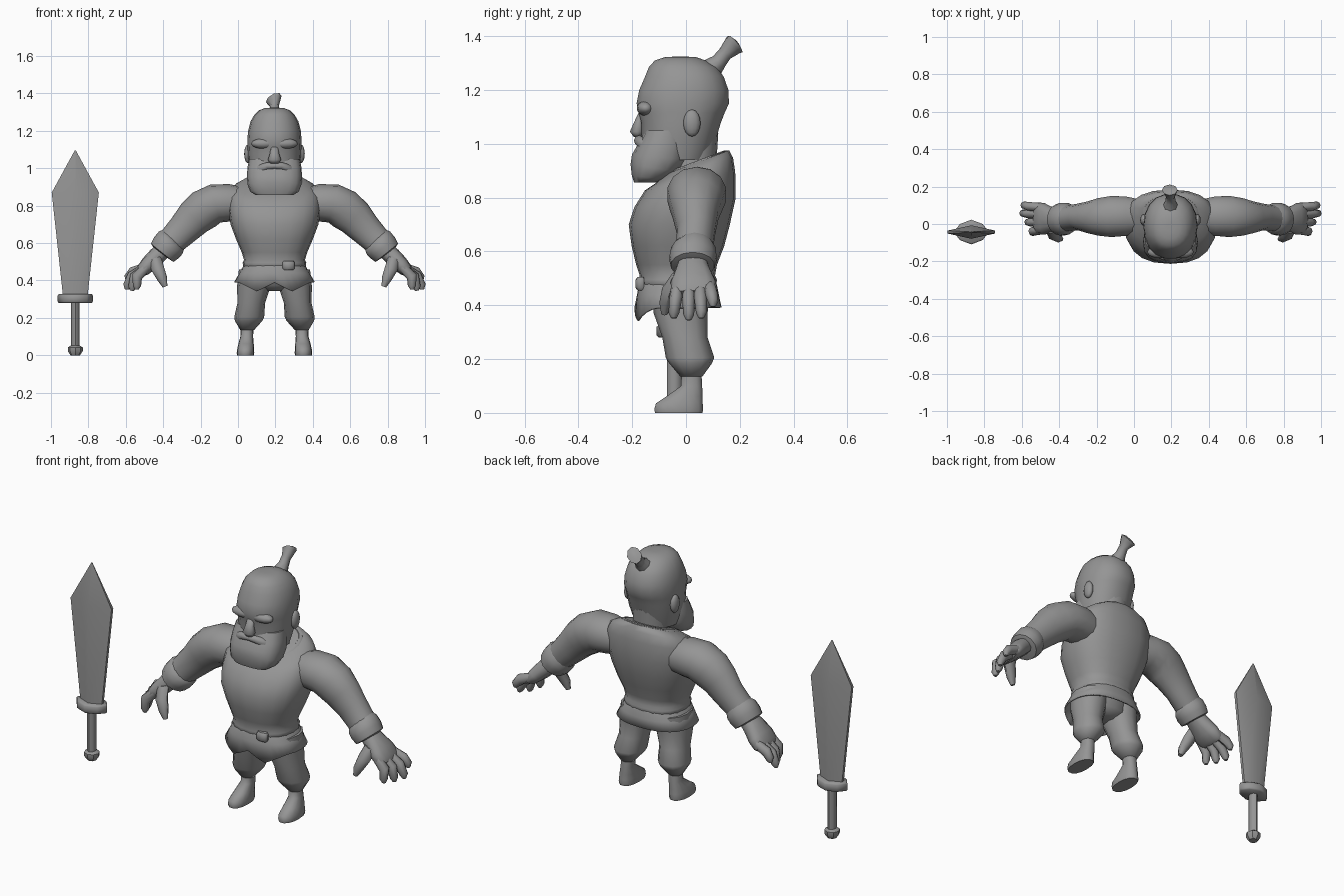
import bpy, bmesh, math
from mathutils import Vector as V

CX = 0.195                      # figure centre line
grey = bpy.data.materials.new("plain_grey")
grey.diffuse_color = (0.3, 0.3, 0.3, 1)


def finish(name, bm, angle=50):
    bmesh.ops.recalc_face_normals(bm, faces=bm.faces)
    me = bpy.data.meshes.new(name)
    bm.to_mesh(me)
    bm.free()
    ob = bpy.data.objects.new(name, me)
    bpy.context.collection.objects.link(ob)
    me.materials.append(grey)
    bpy.ops.object.select_all(action='DESELECT')
    ob.select_set(True)
    bpy.context.view_layer.objects.active = ob
    bpy.ops.object.shade_smooth_by_angle(angle=math.radians(angle))
    return ob


def loft(name, rings, n=16, p=2.0, angle=50, caps=True):
    """Skin rings of (centre, half axis u, half axis v); p squares the section."""
    bm = bmesh.new()
    loops = []
    for c, u, v in rings:
        loop = []
        for i in range(n):
            a = 2 * math.pi * i / n
            ca, sa = math.cos(a), math.sin(a)
            cu = math.copysign(abs(ca) ** (2 / p), ca)
            sv = math.copysign(abs(sa) ** (2 / p), sa)
            loop.append(bm.verts.new(V(c) + V(u) * cu + V(v) * sv))
        loops.append(loop)
    for a, b in zip(loops, loops[1:]):
        for i in range(n):
            j = (i + 1) % n
            bm.faces.new((a[i], a[j], b[j], b[i]))
    if caps:
        bm.faces.new(loops[0])
        bm.faces.new(loops[-1])
    return finish(name, bm, angle)


def stack(name, rows, x=CX, **kw):
    """Upright loft from rows of (z, y, rx, ry, tilt, dx)."""
    rings = []
    for r in rows:
        z, y, rx, ry = r[:4]
        t = r[4] if len(r) > 4 else 0
        dx = r[5] if len(r) > 5 else 0
        rings.append(((x + dx, y, z), (rx, 0, 0), (0, ry, ry * t)))
    return loft(name, rings, **kw)


def limb(name, side, pts, **kw):
    """Limb in the xz plane from points (dx, y, z, r, ry)."""
    rings = []
    for i, (dx, y, z, r, ry) in enumerate(pts):
        a, b = pts[max(i - 1, 0)], pts[min(i + 1, len(pts) - 1)]
        d = V((b[0] - a[0], 0, b[2] - a[2])).normalized()
        rings.append(((CX + side * dx, y, z), (side * -d.z * r, 0, d.x * r), (0, ry, 0)))
    return loft(name, rings, **kw)


def ball(name, loc, size, seg=12):
    bm = bmesh.new()
    bmesh.ops.create_uvsphere(bm, u_segments=seg, v_segments=8, radius=1)
    for v in bm.verts:
        v.co = V(v.co[k] * size[k] + loc[k] for k in range(3))
    return finish(name, bm, 60)


# Torso and neck
stack("torso", [(.455, -.03, .15, .13), (.475, -.03, .168, .143), (.495, -.03, .17, .145),
                (.51, -.032, .163, .14), (.55, -.035, .175, .15),
                (.62, -.03, .205, .172), (.70, -.025, .235, .188), (.78, -.004, .247, .188, .08),
                (.86, .015, .242, .168, .2), (.90, .03, .215, .145, .33),
                (.93, .04, .16, .12, .38), (.935, .04, .11, .085, .4)], n=20, p=2.4, angle=70)
stack("collar", [(.90, .035, .172, .128, .38), (.932, .038, .152, .115, .38),
                 (.936, .038, .135, .10, .38), (.915, .038, .12, .09, .38)], n=20, p=2.2)
stack("neck", [(.88, .02, .10, .09), (.96, .03, .095, .085), (1.04, .03, .10, .09)])

# Tunic skirt with two pointed front flaps
skirt = stack("tunic_skirt", [(.49, -.03, .155, .138), (.475, -.03, .168, .145),
                              (.44, -.03, .188, .152), (.40, -.03, .215, .162)],
              n=32, p=2.4, caps=False)
for v in list(skirt.data.vertices)[96:]:
    v.co.z = .392
    if v.co.y < -.06:
        off = abs(v.co.x - CX)
        v.co.z -= .05 * max(0, 1 - abs(off - .095) / .1)
m = skirt.modifiers.new("thickness", 'SOLIDIFY')
m.thickness = .008
stack("belt_knot", [(.455, -.168, .025, .012), (.465, -.17, .033, .018),
                    (.495, -.17, .033, .018), (.505, -.168, .027, .012)], x=CX + .075, n=8, p=3)
stack("hips", [(.345, -.02, .045, .06), (.375, -.02, .15, .095), (.48, -.03, .15, .125)], angle=70)

for s, tag in ((-1, "right"), (1, "left")):
    # Baggy trouser leg, ankle and foot
    def leg(name, rows, **kw):
        stack(name, [(z, y, rx, ry, 0, s * dx) for dx, y, z, rx, ry in rows], **kw)
    leg(tag + "_trouser_leg", [(.10, -.02, .46, .09, .11), (.11, -.02, .37, .09, .10),
                               (.124, -.004, .28, .074, .084), (.135, .015, .205, .08, .09),
                               (.138, .017, .185, .074, .08), (.146, .02, .135, .037, .041)],
        n=12, p=2.2, angle=60)
    leg(tag + "_foot", [(.146, .02, .15, .034, .038), (.148, .021, .10, .034, .04),
                        (.152, -.005, .062, .041, .068), (.154, -.025, .035, .045, .089),
                        (.155, -.027, .012, .047, .093), (.155, -.027, 0, .045, .09)],
        n=14, p=2.3)

    # Sleeve and rolled cuff
    limb(tag + "_sleeve", s, [(.15, .04, .81, .085, .09), (.24, .042, .815, .10, .108),
                              (.315, .04, .812, .105, .112), (.375, .038, .78, .109, .102),
                              (.43, .036, .735, .10, .086), (.485, .038, .675, .087, .072),
                              (.55, .03, .61, .076, .07)], n=14, p=2.1)
    limb(tag + "_cuff", s, [(.535, .033, .62, .075, .066), (.555, .028, .602, .087, .085),
                            (.578, .026, .575, .086, .089), (.600, .025, .548, .078, .082),
                            (.603, .025, .544, .055, .06)], n=14, angle=60)
    # Hand, four fingers and thumb
    limb(tag + "_palm", s, [(.585, .025, .57, .045, .05), (.63, .025, .53, .047, .064),
                            (.672, .027, .488, .044, .084), (.705, .03, .455, .036, .086),
                            (.72, .03, .44, .022, .074)], n=12, p=2.4)
    for name, y0, y1, tx, tz in (("index", -.032, -.045, .735, .352), ("middle", .01, .01, .76, .345),
                                 ("ring", .052, .057, .788, .352), ("little", .088, .10, .783, .395)):
        mx, mz = (.69 + tx) / 2 + .022, (.46 + tz) / 2 + .016
        limb(f"{tag}_{name}_finger", s, [(.68, y0, .475, .024, .023), (mx, (y0 + y1) / 2, mz, .029, .024),
                                         (tx, y1, tz + .02, .022, .02), (tx + .002, y1, tz, .01, .01)], n=8)
    limb(tag + "_thumb", s, [(.64, -.02, .52, .034, .03), (.625, -.058, .465, .035, .03),
                             (.60, -.075, .41, .027, .024), (.585, -.08, .367, .013, .012)], n=8)
    # Ear, brow and moustache half
    ball(tag + "_ear", (CX + s * .142, .022, 1.077), (.02, .032, .05))
    ball(tag + "_brow", (CX + s * .055, -.150, 1.132), (.07, .033, .028))
    loft(tag + "_moustache", [((CX, -.174, 1.012), (0, .018, 0), (0, 0, .016)),
                              ((CX + s * .04, -.174, 1.012), (0, .02, 0), (0, 0, .02)),
                              ((CX + s * .09, -.15, .995), (0, .02, 0), (0, 0, .022)),
                              ((CX + s * .12, -.13, .965), (0, .008, 0), (0, 0, .008))], n=8)

# Head, nose and square beard
stack("head", [(.94, -.035, .12, .12), (1.02, -.026, .138, .14), (1.08, -.018, .142, .15),
               (1.115, -.016, .144, .162), (1.15, -.012, .145, .174), (1.20, -.008, .141, .168),
               (1.25, -.006, .128, .148), (1.285, -.012, .108, .128), (1.31, -.022, .082, .095),
               (1.322, -.02, .05, .06), (1.324, -.02, .02, .025)], n=18, p=2.2, angle=70)
loft("nose", [((CX, -.165, 1.115), (.02, 0, 0), (0, .012, 0)),
              ((CX, -.176, 1.08), (.024, 0, 0), (0, .018, 0)),
              ((CX, -.183, 1.045), (.036, 0, 0), (0, .027, 0)),
              ((CX, -.178, 1.025), (.022, 0, 0), (0, .016, 0))], n=10, angle=70)
stack("beard", [(1.05, -.075, .136, .078), (1.0, -.085, .145, .094), (.95, -.098, .147, .104, -.1),
                (.91, -.115, .143, .092, -.15), (.875, -.14, .13, .062, -.1),
                (.857, -.152, .10, .042)], n=18, p=2.6)

# Topknot, leaning slightly to one side
loft("topknot", [((CX, .08, 1.265), (.05, 0, 0), (0, .035, -.035)),
                 ((CX, .122, 1.305), (.028, 0, 0), (0, .021, -.021)),
                 ((CX, .145, 1.335), (.024, 0, 0), (0, .019, -.019)),
                 ((CX - .002, .172, 1.362), (.037, 0, .014), (0, .026, -.026)),
                 ((CX - .004, .182, 1.37), (.042, 0, .016), (0, .029, -.029)),
                 ((CX - .004, .187, 1.376), (.02, 0, .008), (0, .012, -.012))], n=8)

# Sword: ridged blade, guard, grip and pommel
SX, SY = -.87, -.043
bm = bmesh.new()
loops = []
for z, w, t, e in ((.31, .065, .036, .008), (.87, .126, .036, .008), (1.095, .003, .003, .001)):
    section = ((-w, -e), (0, -t), (w, -e), (w, e), (0, t), (-w, e))
    loops.append([bm.verts.new((SX + x, SY + y, z)) for x, y in section])
for a, b in zip(loops, loops[1:]):
    for i in range(6):
        j = (i + 1) % 6
        bm.faces.new((a[i], a[j], b[j], b[i]))
bm.faces.new(loops[0])
bm.faces.new(loops[-1])
finish("blade", bm, 58)
stack("guard", [(.28, SY, .088, .058), (.287, SY, .094, .066),
                (.32, SY, .094, .066), (.327, SY, .088, .058)], x=SX, n=8, p=1.6, angle=60)
stack("grip", [(.03, SY, .022, .027), (.29, SY, .022, .027)], x=SX, n=8)
stack("pommel", [(0, SY, .025, .025), (.022, SY, .04, .04),
                 (.042, SY, .04, .04), (.052, SY, .024, .026)], x=SX, n=8, angle=35)
